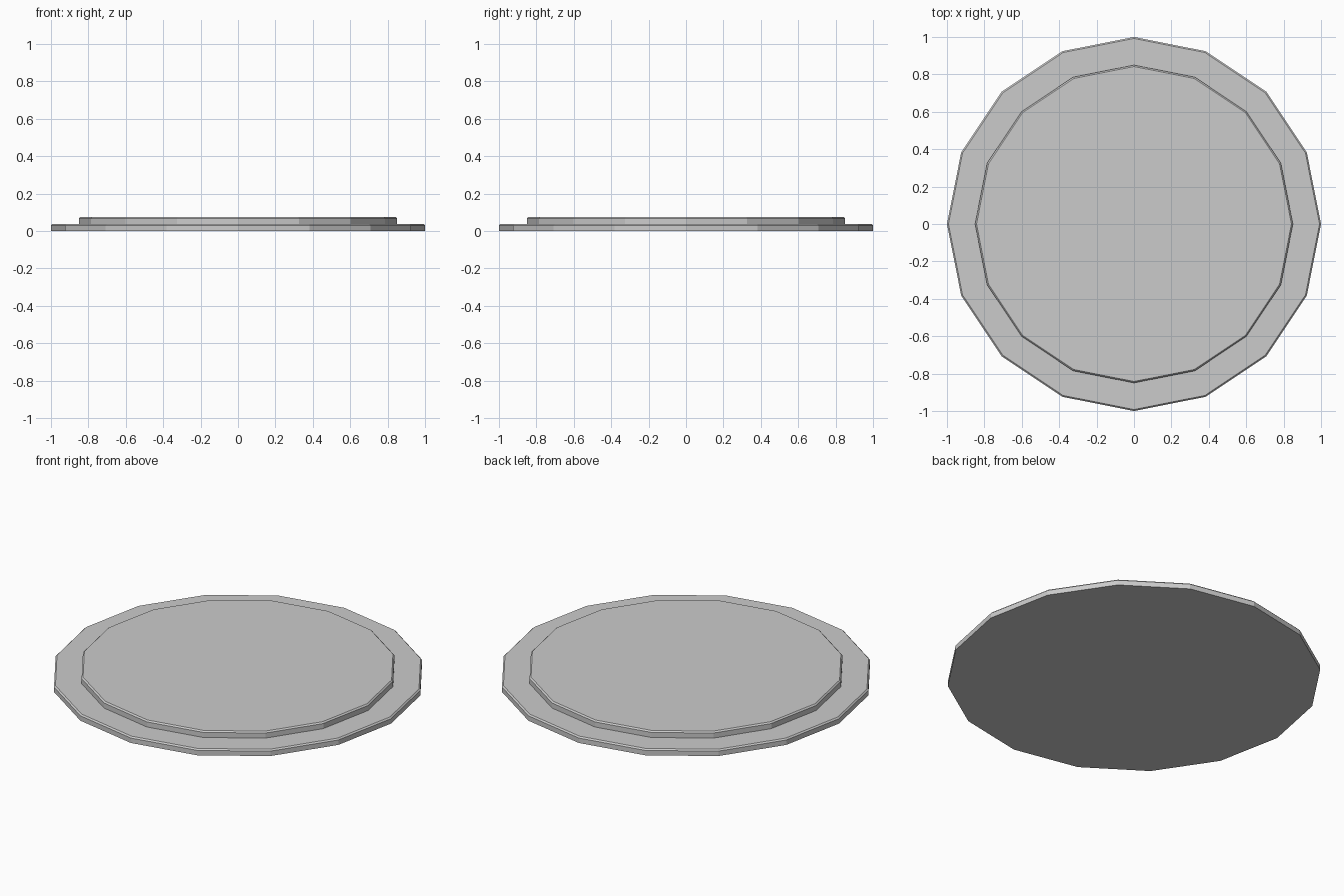
import bpy, bmesh
from math import cos, sin, tau

if "Cube" in bpy.data.objects:
    bpy.data.objects.remove(bpy.data.objects["Cube"])

SIDES = 16
BEVEL = 0.008
BASE_TOP, TOP = 0.037, 0.075

# stepped profile (radius, height) from the bottom rim to the top face
profile = [
    (1.0, 0.0), (1.0, BASE_TOP - BEVEL), (1.0 - BEVEL, BASE_TOP),
    (0.85, BASE_TOP), (0.85, TOP - BEVEL), (0.85 - BEVEL, TOP),
]


def lathe(name, points):
    bm = bmesh.new()
    rings = [[bm.verts.new((r * cos(tau * i / SIDES), r * sin(tau * i / SIDES), z))
              for i in range(SIDES)] for r, z in points]
    for low, high in zip(rings, rings[1:]):
        for i in range(SIDES):
            j = (i + 1) % SIDES
            bm.faces.new((low[i], low[j], high[j], high[i]))
    # closed bottom and top faces
    bm.faces.new(rings[0][::-1])
    bm.faces.new(rings[-1])
    mesh = bpy.data.meshes.new(name)
    bm.to_mesh(mesh)
    bm.free()
    obj = bpy.data.objects.new(name, mesh)
    bpy.context.collection.objects.link(obj)
    return obj


# two-tier round platform with chamfered upper edges
lathe("stepped_platform", profile)
